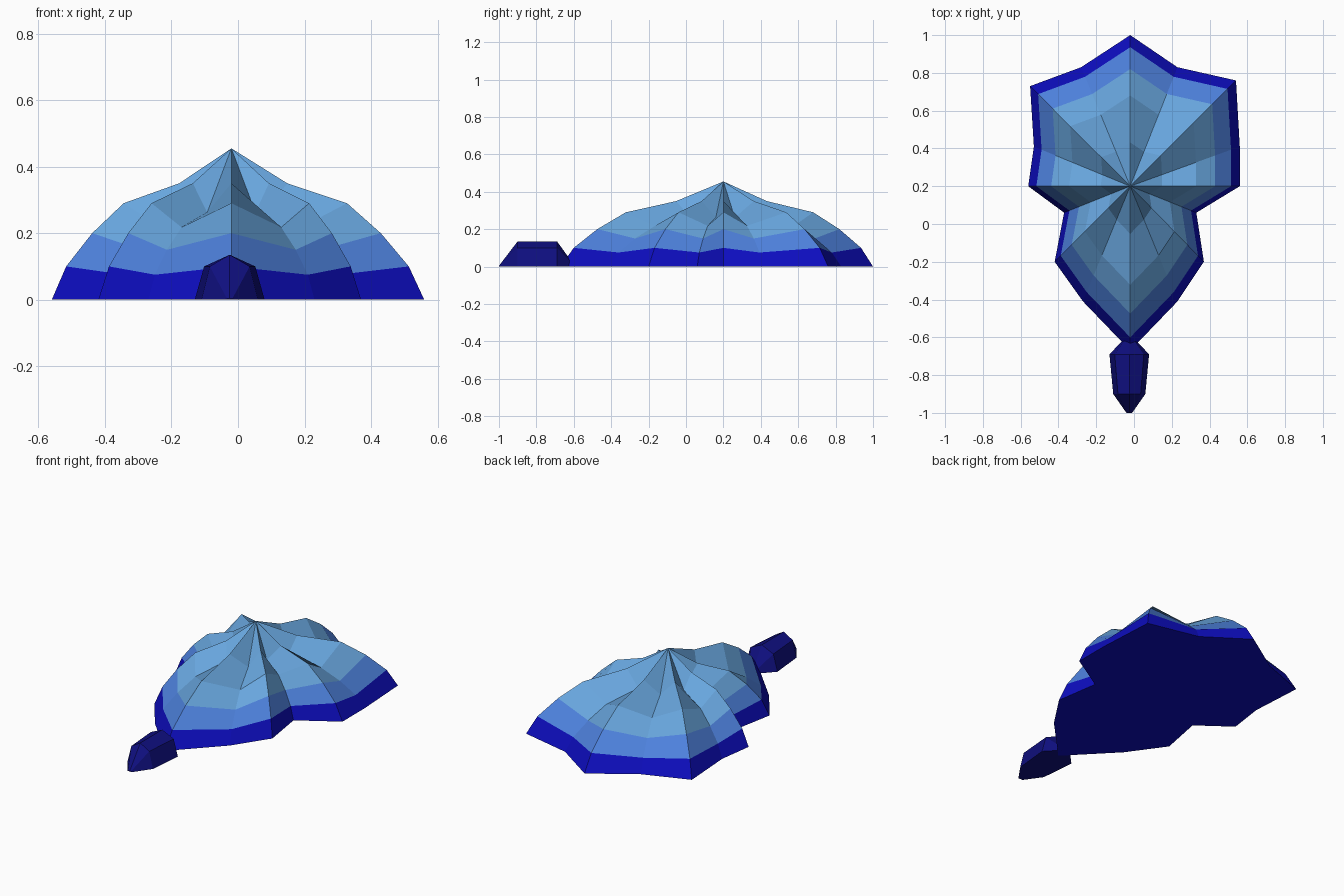
import bpy, bmesh

if "Cube" in bpy.data.objects:
    bpy.data.objects.remove(bpy.data.objects["Cube"])


def material(name, rgb):
    m = bpy.data.materials.new(name)
    m.diffuse_color = [(c / 255 / 12.92 if c < 11 else ((c / 255 + 0.055) / 1.055) ** 2.4) for c in rgb] + [1]
    m.use_nodes = True
    m.node_tree.nodes["Principled BSDF"].inputs["Base Color"].default_value = m.diffuse_color
    return m


deep_blue = material("deep blue", (13, 13, 192))
mid_blue = material("mid blue", (78, 130, 222))
sky_blue = material("sky blue", (104, 166, 222))
navy = material("navy", (15, 15, 128))


def finish(name, bm, mats):
    bmesh.ops.recalc_face_normals(bm, faces=bm.faces)
    me = bpy.data.meshes.new(name)
    bm.to_mesh(me)
    bm.free()
    for m in mats:
        me.materials.append(m)
    ob = bpy.data.objects.new(name, me)
    bpy.context.collection.objects.link(ob)


def bridge(bm, a, b, mat=0):
    n = len(a)
    for i in range(n):
        j = (i + 1) % n
        bm.faces.new((a[i], a[j], b[j], b[i])).material_index = mat


# Shell: ridged dome, spokes alternate between high ridges and low valleys
CX, CY = -0.02, 0.2
outline = [(-0.02, 1.0), (0.23, 0.83), (0.54, 0.76), (0.56, 0.41),
           (0.56, 0.2), (0.33, 0.06), (0.37, -0.2), (0.23, -0.41),
           (-0.02, -0.67), (-0.27, -0.41), (-0.42, -0.2), (-0.37, 0.06),
           (-0.56, 0.2), (-0.53, 0.41), (-0.55, 0.73), (-0.28, 0.83)]
# (fraction of spoke, ridge height, band colour below this ring)
levels = [(1, 0, 0), (0.92, 0.1, 0), (0.775, 0.2, 1), (0.6, 0.29, 2), (0.29, 0.35, 2)]
bm = bmesh.new()
previous = None
for f, z, mat in levels:
    ring = [bm.verts.new((CX + (x - CX) * f, CY + (y - CY) * f, z * (0.75 if i % 2 else 1)))
            for i, (x, y) in enumerate(outline)]
    if previous:
        bridge(bm, previous, ring, mat)
    else:
        base = ring
    previous = ring
apex = bm.verts.new((CX, CY, 0.455))
for i in range(16):
    bm.faces.new((previous[i], previous[(i + 1) % 16], apex)).material_index = 2
bm.faces.new(base)
finish("shell", bm, [deep_blue, mid_blue, sky_blue])

# Head: five-sided arched sections closing to a narrow edge at both ends
bm = bmesh.new()
previous = None
for y, w, s, h in [(-1.0, 0.015, 0.008, 0.004), (-0.9, 0.085, 0.06, 0.135),
                   (-0.69, 0.105, 0.077, 0.135), (-0.595, 0.015, 0.008, 0.004)]:
    ring = [bm.verts.new((-0.025 + x, y, z)) for x, z in
            [(-w, 0), (-s, h * 0.74), (0, h), (s, h * 0.74), (w, 0)]]
    if previous:
        bridge(bm, previous, ring)
    else:
        bm.faces.new(ring)
    previous = ring
bm.faces.new(previous)
finish("head", bm, [navy])
